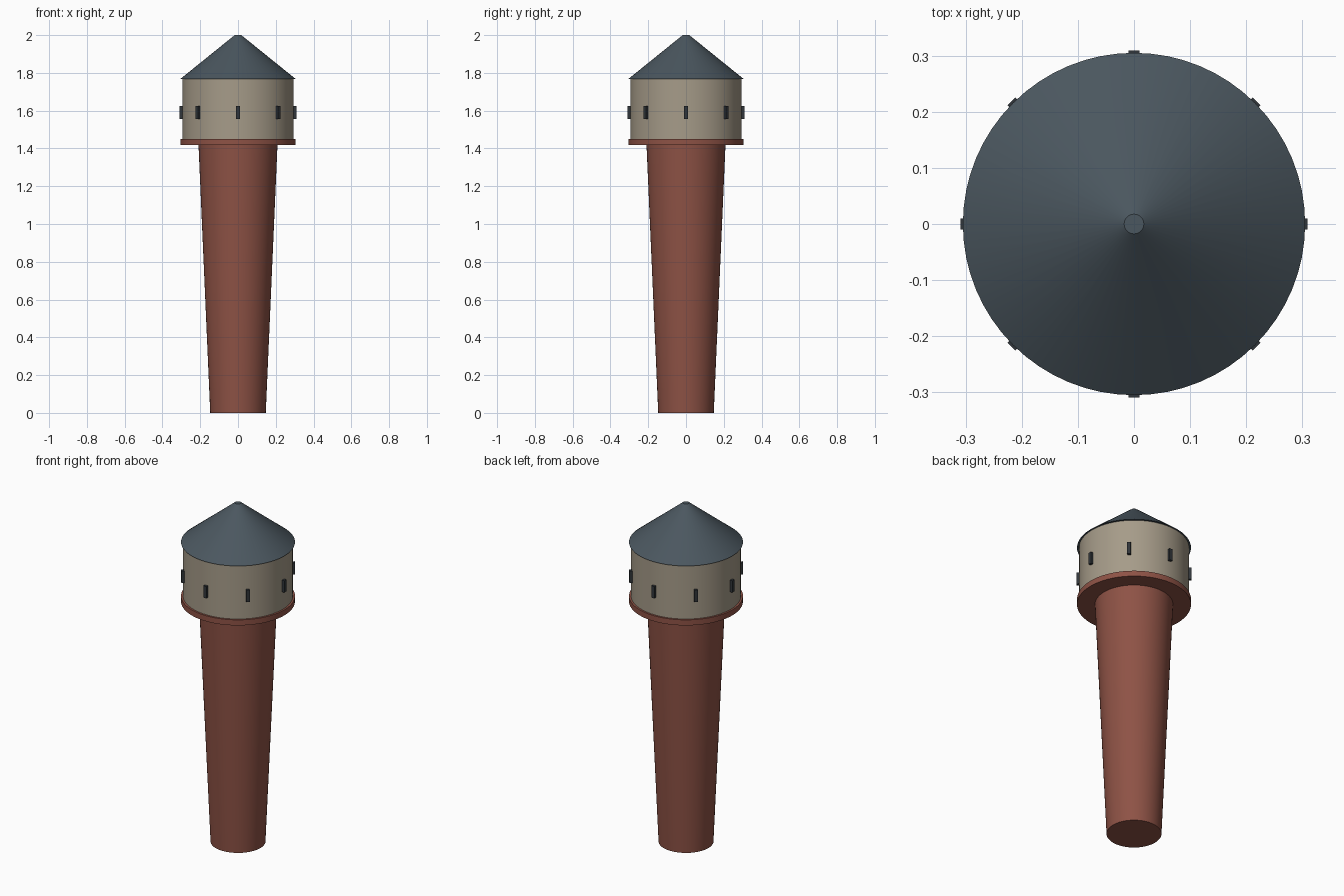
import bpy, math

if "Cube" in bpy.data.objects:
    bpy.data.objects.remove(bpy.data.objects["Cube"])

SEG = 64


def material(name, rgb):
    m = bpy.data.materials.new(name)
    m.diffuse_color = (*rgb, 1)
    m.use_nodes = True
    m.node_tree.nodes["Principled BSDF"].inputs["Base Color"].default_value = m.diffuse_color
    return m


brick = material("brick", (0.27, 0.085, 0.06))
plaster = material("plaster", (0.38, 0.33, 0.25))
slate = material("slate", (0.07, 0.095, 0.115))
dark = material("dark_glass", (0.03, 0.036, 0.042))


def frustum(name, r_low, r_high, z_low, z_high, mat):
    """Round tapered section between two heights, capped at both ends."""
    bpy.ops.mesh.primitive_cone_add(vertices=SEG, radius1=r_low, radius2=r_high,
                                    depth=z_high - z_low,
                                    location=(0, 0, (z_low + z_high) / 2))
    ob = bpy.context.object
    ob.name = name
    ob.data.materials.append(mat)
    bpy.ops.object.shade_smooth_by_angle(angle=math.radians(30))
    return ob


# Tower body: shaft widening upward, ledge, tank drum, conical roof
frustum("shaft", 0.147, 0.209, 0.0, 1.417, brick)
frustum("ledge_ring", 0.305, 0.305, 1.417, 1.45, brick)
frustum("tank_drum", 0.294, 0.294, 1.45, 1.768, plaster)
frustum("roof", 0.305, 0.0175, 1.768, 2.0, slate)

# Eight narrow windows around the drum
for i in range(8):
    a = i * math.pi / 4
    r = 0.2965
    bpy.ops.mesh.primitive_cube_add(size=1, rotation=(0, 0, a),
                                    location=(r * math.cos(a), r * math.sin(a), 1.59))
    win = bpy.context.object
    win.name = f"window_{i + 1}"
    win.scale = (0.025, 0.019, 0.07)
    win.data.materials.append(dark)
